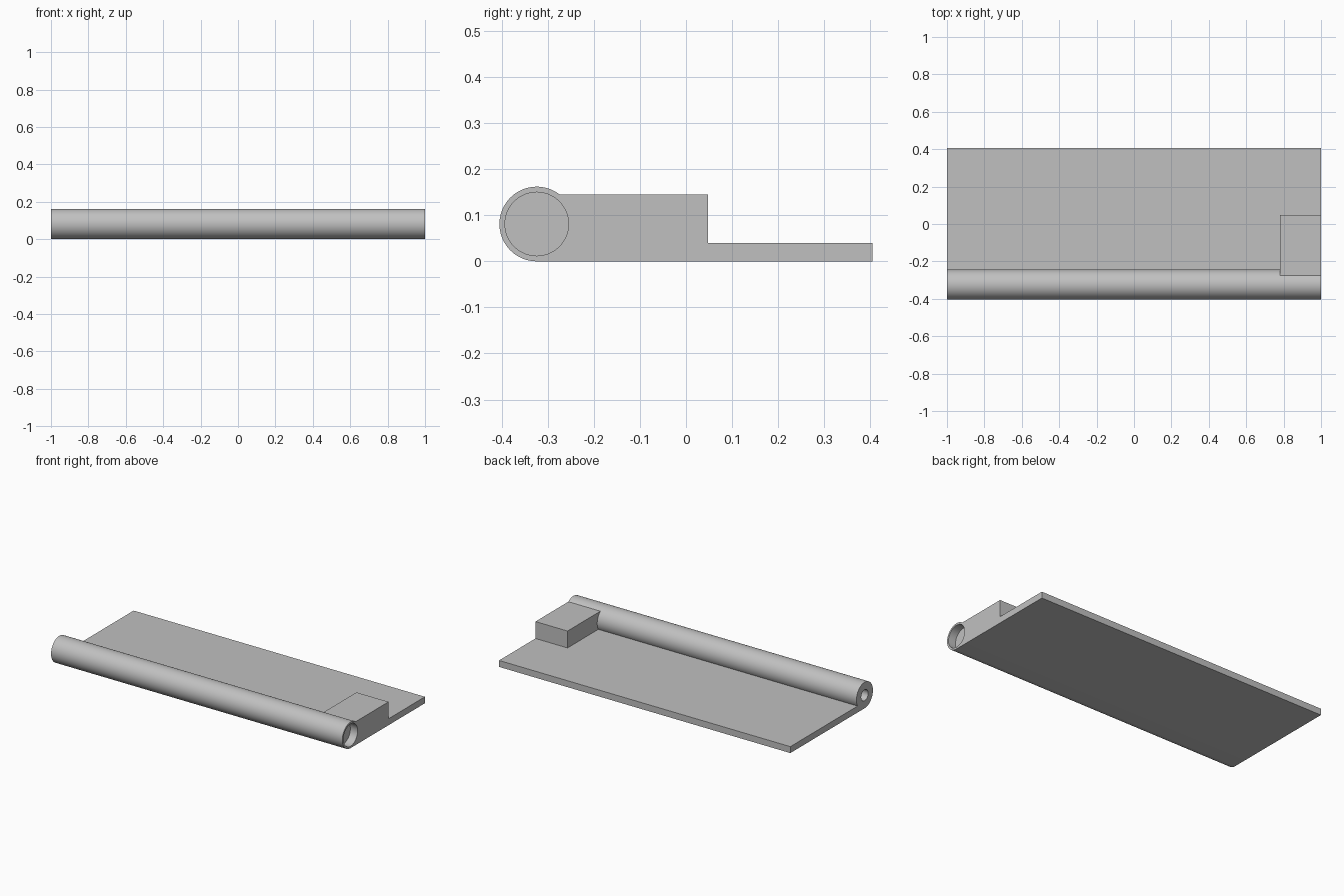
import bpy
import bmesh
import math
from mathutils import Matrix

cube = bpy.data.objects.get("Cube")
if cube:
    bpy.data.objects.remove(cube, do_unlink=True)

# Main dimensions
HALF = 1.0
EDGE = 0.405
R = 0.081
TUBE_Y = R - EDGE
PLATE_H = 0.04

grey = bpy.data.materials.new("plain_grey")
grey.use_nodes = True
colour = (0.53, 0.53, 0.53, 1)
grey.diffuse_color = colour
grey.node_tree.nodes["Principled BSDF"].inputs["Base Color"].default_value = colour


def make_object(name, bm):
    bmesh.ops.recalc_face_normals(bm, faces=bm.faces)
    mesh = bpy.data.meshes.new(name)
    bm.to_mesh(mesh)
    bm.free()
    mesh.materials.append(grey)
    obj = bpy.data.objects.new(name, mesh)
    bpy.context.collection.objects.link(obj)
    return obj


def prism(name, outline, x0, x1):
    """Extrude a y-z outline along x."""
    bm = bmesh.new()
    face = bm.faces.new([bm.verts.new((x0, y, z)) for y, z in outline])
    grown = bmesh.ops.extrude_face_region(bm, geom=[face], use_keep_orig=True)
    verts = [v for v in grown["geom"] if isinstance(v, bmesh.types.BMVert)]
    bmesh.ops.translate(bm, verts=verts, vec=(x1 - x0, 0, 0))
    return make_object(name, bm)


def rod(name, radius, x0, x1):
    """Cylinder along x on the tube's centre line."""
    bm = bmesh.new()
    place = Matrix.Translation(((x0 + x1) / 2, TUBE_Y, R)) @ Matrix.Rotation(math.pi / 2, 4, "Y")
    bmesh.ops.create_cone(bm, cap_ends=True, segments=64, radius1=radius,
                          radius2=radius, depth=abs(x1 - x0), matrix=place)
    return make_object(name, bm)


def combine(target, tool, operation):
    mod = target.modifiers.new(operation.title(), "BOOLEAN")
    mod.operation = operation
    mod.solver = "EXACT"
    mod.object = tool
    bpy.context.view_layer.objects.active = target
    bpy.ops.object.modifier_apply(modifier=mod.name)
    bpy.data.objects.remove(tool, do_unlink=True)


# Base plate with the front tube, as a single section
start = math.asin((PLATE_H - R) / R)
end = math.pi * 1.5
steps = 72
outline = []
for i in range(steps + 1):
    a = start + (end - start) * i / steps
    outline.append((TUBE_Y + R * math.cos(a), R + R * math.sin(a)))
outline += [(EDGE, 0), (EDGE, PLATE_H)]
body = prism("plate_with_tube", outline, -HALF, HALF)

# Raised block at the left end
block = prism("end_block", [(-0.3, 0.02), (0.048, 0.02), (0.048, 0.145), (-0.3, 0.145)], 0.78, HALF)
combine(body, block, "UNION")

# Wide recess in the left end, narrow hole in the right end
combine(body, rod("wide_recess", 0.069, 0.95, 1.1), "DIFFERENCE")
combine(body, rod("narrow_hole", 0.034, -1.1, -0.8), "DIFFERENCE")

bpy.ops.object.select_all(action="DESELECT")
body.select_set(True)
bpy.context.view_layer.objects.active = body
bpy.ops.object.shade_smooth_by_angle(angle=math.radians(30))
